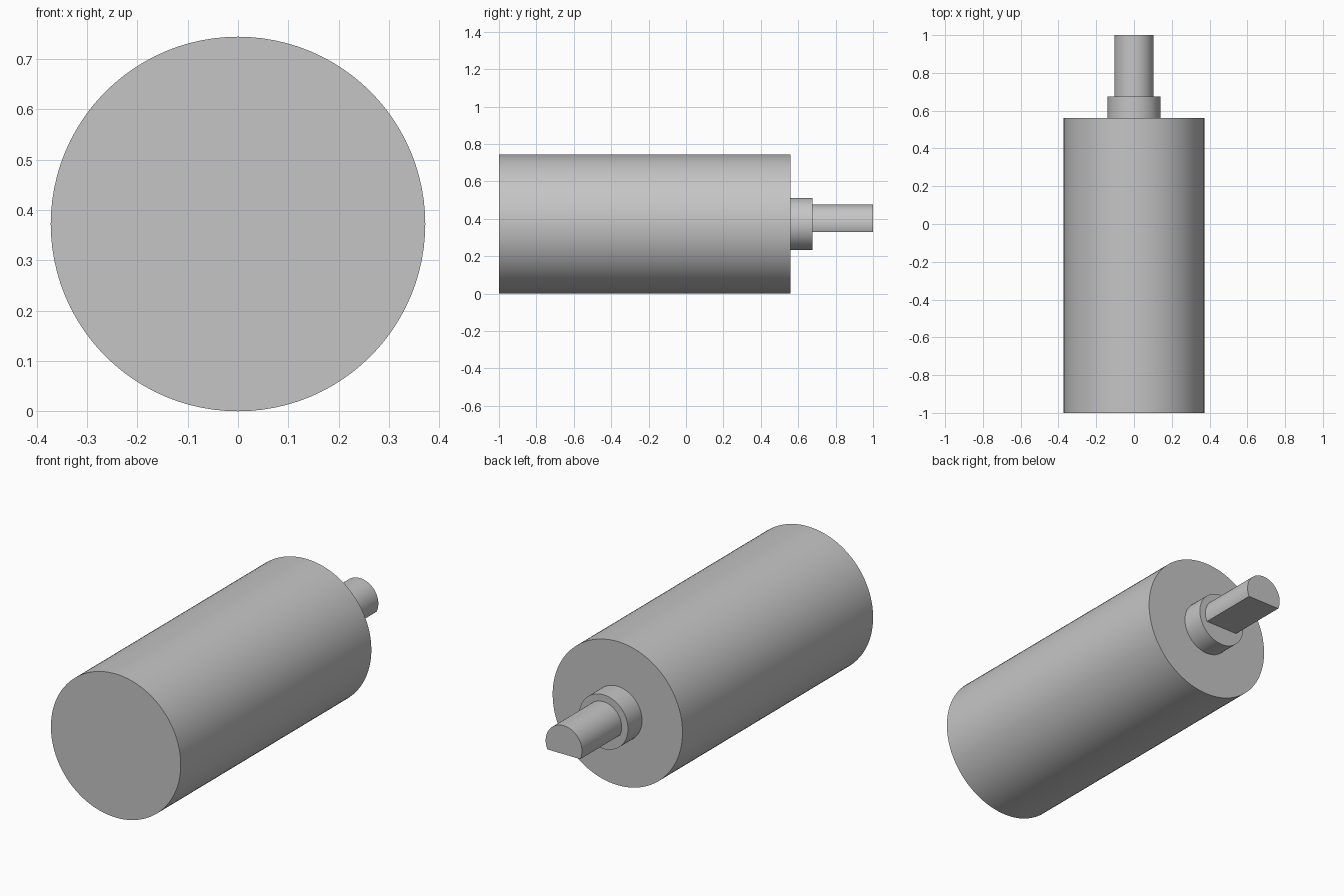
import bpy
import bmesh
import math

cube = bpy.data.objects.get("Cube")
if cube:
    bpy.data.objects.remove(cube, do_unlink=True)

AXIS_Z = 0.372
SEGMENTS = 96

grey = bpy.data.materials.new("plain grey")
grey.use_nodes = True
colour = (0.56, 0.56, 0.56, 1)
grey.diffuse_color = colour
grey.node_tree.nodes["Principled BSDF"].inputs["Base Color"].default_value = colour


def cylinder(name, radius, y_start, y_end, flat=None):
    """Cylinder along y; flat is the height of an optional cut below the axis."""
    a0 = math.asin(flat / radius) if flat is not None else -math.pi / 2
    sweep = math.pi - 2 * a0
    count = SEGMENTS if flat is None else SEGMENTS + 1
    bm = bmesh.new()
    ring = []
    for i in range(count):
        a = a0 + sweep * i / SEGMENTS
        ring.append(bm.verts.new((radius * math.cos(a), y_start, AXIS_Z + radius * math.sin(a))))
    face = bm.faces.new(ring)
    result = bmesh.ops.extrude_face_region(bm, geom=[face], use_keep_orig=True)
    moved = [v for v in result["geom"] if isinstance(v, bmesh.types.BMVert)]
    bmesh.ops.translate(bm, verts=moved, vec=(0, y_end - y_start, 0))
    bmesh.ops.recalc_face_normals(bm, faces=bm.faces)
    mesh = bpy.data.meshes.new(name)
    bm.to_mesh(mesh)
    bm.free()
    mesh.materials.append(grey)
    obj = bpy.data.objects.new(name, mesh)
    bpy.context.collection.objects.link(obj)
    bpy.ops.object.select_all(action="DESELECT")
    obj.select_set(True)
    bpy.context.view_layer.objects.active = obj
    bpy.ops.object.shade_smooth_by_angle(angle=math.radians(30))
    return obj


# Main housing, bearing collar and D-shaped output shaft
cylinder("motor_body", 0.372, -1.0, 0.56)
cylinder("collar", 0.14, 0.56, 0.675)
cylinder("output_shaft", 0.104, 0.675, 1.0, flat=-0.044)
